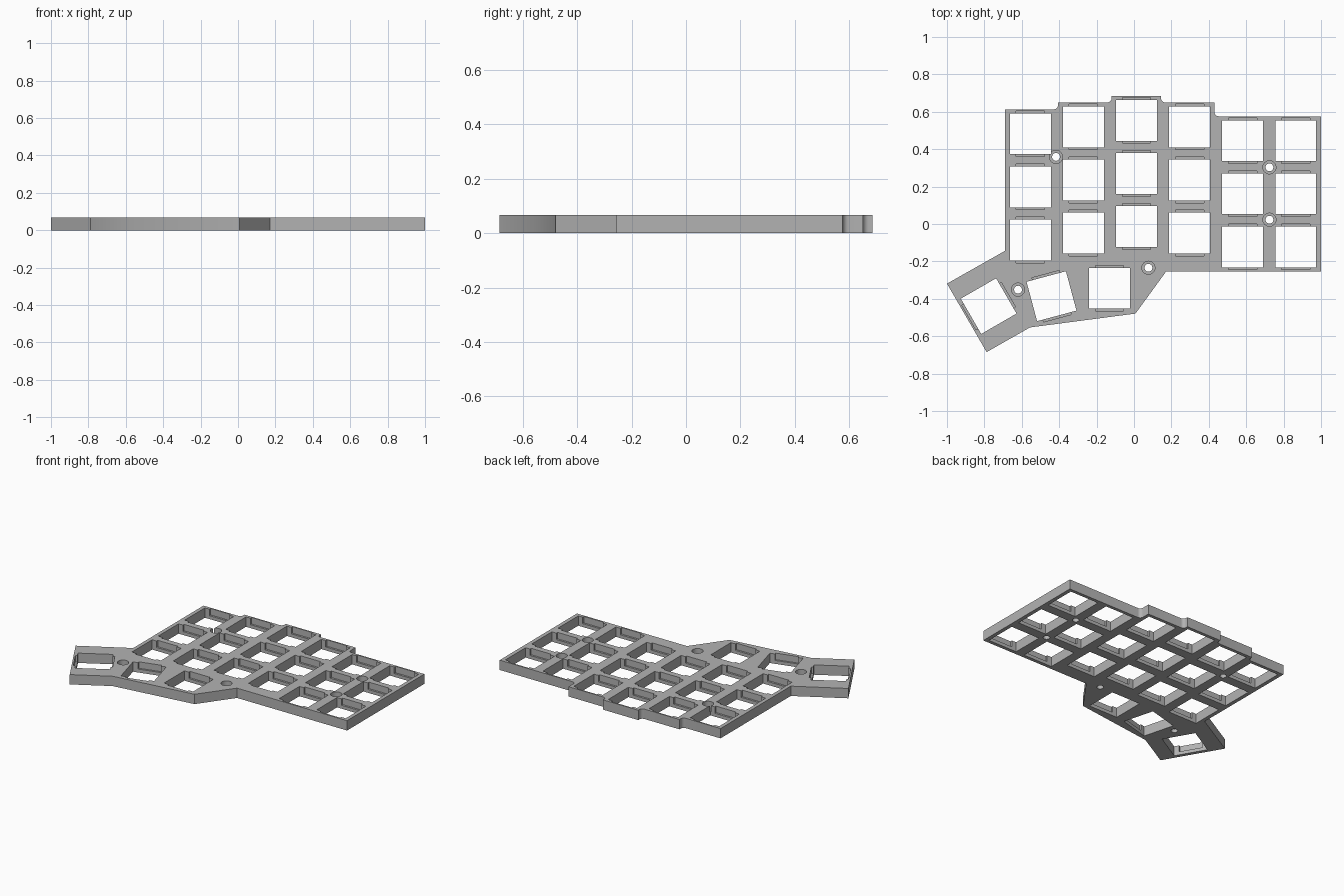
import bpy, bmesh
from math import radians, cos, sin
from mathutils import Matrix, Vector

if "Cube" in bpy.data.objects:
    bpy.data.objects.remove(bpy.data.objects["Cube"])

THICK, LEDGE = 0.067, 0.023      # plate height, floor of the clip pockets
HOLE, CLIP_W, CLIP_D = 0.218, 0.152, 0.013
PITCH, FILLET = 0.2837, 0.022

gray = bpy.data.materials.new("plain gray")
gray.use_nodes = True
gray.diffuse_color = (0.45, 0.45, 0.45, 1)
gray.node_tree.nodes["Principled BSDF"].inputs["Base Color"].default_value = gray.diffuse_color


def make_object(name, bm):
    bmesh.ops.recalc_face_normals(bm, faces=bm.faces)
    mesh = bpy.data.meshes.new(name)
    bm.to_mesh(mesh)
    bm.free()
    mesh.materials.append(gray)
    obj = bpy.data.objects.new(name, mesh)
    bpy.context.collection.objects.link(obj)
    return obj


def rounded(prev, corner, nxt, r, steps=6):
    """Points of a right-angled corner replaced by a quarter circle."""
    a, b = (prev - corner).normalized(), (nxt - corner).normalized()
    centre = corner + (a + b) * r
    return [centre - b * r * cos(radians(90 * i / steps)) - a * r * sin(radians(90 * i / steps))
            for i in range(steps + 1)]


# Plate outline, clockwise from the back right corner; True marks a filleted corner
outline = [(-0.689, 0.613, False), (-0.406, 0.613, True), (-0.406, 0.65, False),
           (-0.12, 0.65, True), (-0.12, 0.685, False), (0.145, 0.685, False),
           (0.145, 0.65, True), (0.43, 0.65, False), (0.43, 0.576, True),
           (1.0, 0.576, False), (1.0, -0.255, False), (0.171, -0.255, False),
           (0.008, -0.479, False), (-0.556, -0.553, False), (-0.788, -0.685, False),
           (-1.0, -0.319, False), (-0.689, -0.143, False)]
pts = [Vector(p[:2]) for p in outline]
path = []
for i, (x, y, fillet) in enumerate(outline):
    path += rounded(pts[i - 1], pts[i], pts[(i + 1) % len(pts)], FILLET) if fillet else [pts[i]]

bm = bmesh.new()
base = bm.faces.new([bm.verts.new((p.x, p.y, 0)) for p in path])
top = bmesh.ops.extrude_face_region(bm, geom=[base])
bmesh.ops.translate(bm, vec=(0, 0, THICK),
                    verts=[v for v in top["geom"] if isinstance(v, bmesh.types.BMVert)])
plate = make_object("switch_plate", bm)

# Switch positions: six columns of three, then the thumb cluster (x, y, turn)
first_row = [0.482, 0.519, 0.554, 0.519, 0.445, 0.445]
keys = [(-0.554 + c * PITCH, y - r * PITCH, 0) for c, y in enumerate(first_row) for r in range(3)]
keys += [(-0.131, -0.343, 0), (-0.441, -0.386, 15), (-0.777, -0.439, 120)]
screws = [(-0.417, 0.359), (0.724, 0.303), (0.724, 0.023), (0.077, -0.234), (-0.62, -0.351)]


def cutter(name, size_x, size_y, radius, z0):
    """Boxes at every switch and cylinders at every screw, from z0 up past the top."""
    height = THICK + 0.05 - z0
    zc = z0 + height / 2
    bm = bmesh.new()
    for x, y, turn in keys:
        place = Matrix.Translation((x, y, zc)) @ Matrix.Rotation(radians(turn), 4, 'Z')
        bmesh.ops.create_cube(bm, size=1, matrix=place @ Matrix.Diagonal((size_x, size_y, height, 1)))
    for x, y in screws:
        bmesh.ops.create_cone(bm, cap_ends=True, segments=32, radius1=radius, radius2=radius,
                              depth=height, matrix=Matrix.Translation((x, y, zc)))
    obj = make_object(name, bm)
    obj.hide_render = True
    return obj


# Through openings, then the shallower clip pockets and screw head recesses
cutters = [cutter("through_cutter", HOLE, HOLE, 0.021, -0.05),
           cutter("pocket_cutter", CLIP_W, HOLE + 2 * CLIP_D, 0.035, LEDGE)]
bpy.context.view_layer.objects.active = plate
plate.select_set(True)
for c in cutters:
    mod = plate.modifiers.new(c.name, 'BOOLEAN')
    mod.operation, mod.solver, mod.object = 'DIFFERENCE', 'EXACT', c
    bpy.ops.object.modifier_apply(modifier=mod.name)
    bpy.data.objects.remove(c)
bpy.ops.object.shade_smooth_by_angle(angle=radians(30))
